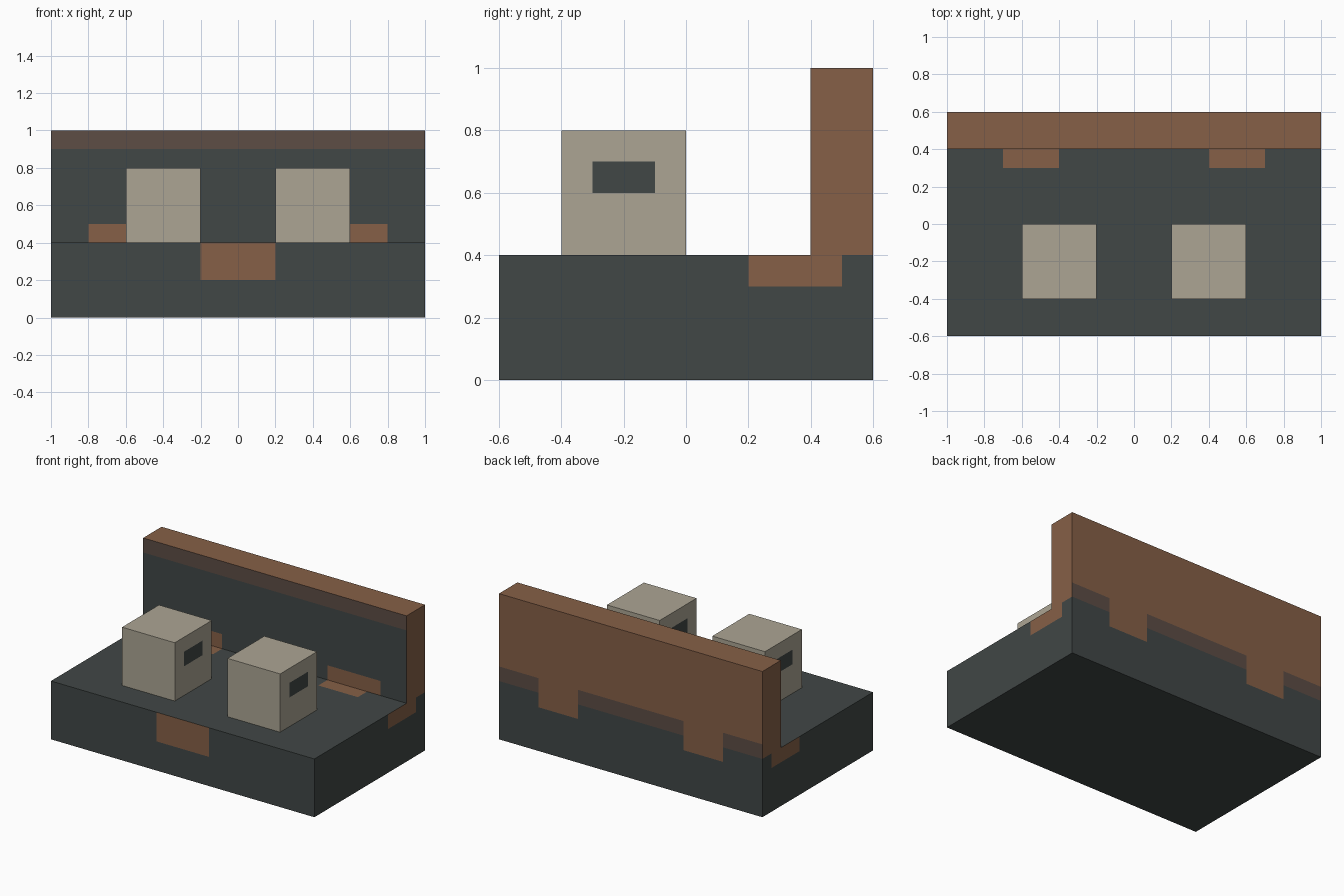
import bpy
import bmesh
from mathutils import Vector

cube = bpy.data.objects.get("Cube")
if cube:
    bpy.data.objects.remove(cube, do_unlink=True)


def make_material(name, rgb):
    # sRGB bytes to linear
    lin = [((c / 255 + 0.055) / 1.055) ** 2.4 for c in rgb] + [1.0]
    mat = bpy.data.materials.new(name)
    mat.use_nodes = True
    mat.diffuse_color = lin
    bsdf = mat.node_tree.nodes["Principled BSDF"]
    bsdf.inputs["Base Color"].default_value = lin
    bsdf.inputs["Roughness"].default_value = 0.9
    return mat


MATS = [
    make_material("charcoal", (65, 71, 70)),
    make_material("brown", (134, 96, 71)),
    make_material("dark brown", (93, 77, 69)),
    make_material("cream", (172, 165, 148)),
]
CHARCOAL, BROWN, DARK_BROWN, CREAM = range(4)


def block(name, low, high, cuts, rule):
    """Box from low to high, sliced at the cut positions and coloured by rule."""
    low, high = Vector(low), Vector(high)
    bm = bmesh.new()
    bmesh.ops.create_cube(bm, size=1)
    bmesh.ops.scale(bm, vec=high - low, verts=bm.verts)
    bmesh.ops.translate(bm, vec=(low + high) / 2, verts=bm.verts)
    for axis, places in enumerate(cuts):
        normal = Vector((0, 0, 0))
        normal[axis] = 1
        for place in places:
            bmesh.ops.bisect_plane(bm, geom=bm.verts[:] + bm.edges[:] + bm.faces[:],
                                   plane_co=normal * place, plane_no=normal)
    for face in bm.faces:
        face.material_index = rule(face.calc_center_median(), face.normal)
    mesh = bpy.data.meshes.new(name)
    bm.to_mesh(mesh)
    bm.free()
    for mat in MATS:
        mesh.materials.append(mat)
    obj = bpy.data.objects.new(name, mesh)
    bpy.context.collection.objects.link(obj)
    return obj


def mirrored(*values):
    return [sign * v for v in values for sign in (-1, 1)]


# Base slab: brown patches on the front, sides, back and top
def base_colour(c, n):
    x = abs(c.x)
    if n.y < -0.5:
        patch = x < 0.2 and c.z > 0.2
    elif n.y > 0.5:
        patch = 0.4 < x < 0.7 and c.z > 0.3
    elif abs(n.x) > 0.5:
        patch = 0.2 < c.y < 0.5 and c.z > 0.3
    else:
        patch = n.z > 0.5 and 0.4 < x < 0.7 and 0.3 < c.y < 0.4
    return BROWN if patch else CHARCOAL


block("base_slab", (-1, -0.6, 0), (1, 0.6, 0.4),
      (mirrored(0.2, 0.4, 0.7), (0.2, 0.3, 0.4, 0.5), (0.2, 0.3)), base_colour)


# Back wall: charcoal front under a dark band, brown elsewhere
def wall_colour(c, n):
    x = abs(c.x)
    if n.y < -0.5:
        if c.z > 0.9:
            return DARK_BROWN
        return BROWN if c.z < 0.5 and 0.4 < x < 0.8 else CHARCOAL
    if n.y > 0.5 and c.z < 0.5 and not 0.4 < x < 0.7:
        return DARK_BROWN
    return BROWN


block("back_wall", (-1, 0.4, 0.4), (1, 0.6, 1),
      (mirrored(0.4, 0.7, 0.8), (), (0.5, 0.9)), wall_colour)


# Two cream blocks with a dark slot on both sides
def block_colour(c, n):
    slot = abs(n.x) > 0.5 and -0.3 < c.y < -0.1 and 0.6 < c.z < 0.7
    return CHARCOAL if slot else CREAM


for side, x in (("right", -0.4), ("left", 0.4)):
    block(side + "_block", (x - 0.2, -0.4, 0.4), (x + 0.2, 0, 0.8),
          ((), (-0.3, -0.1), (0.6, 0.7)), block_colour)
